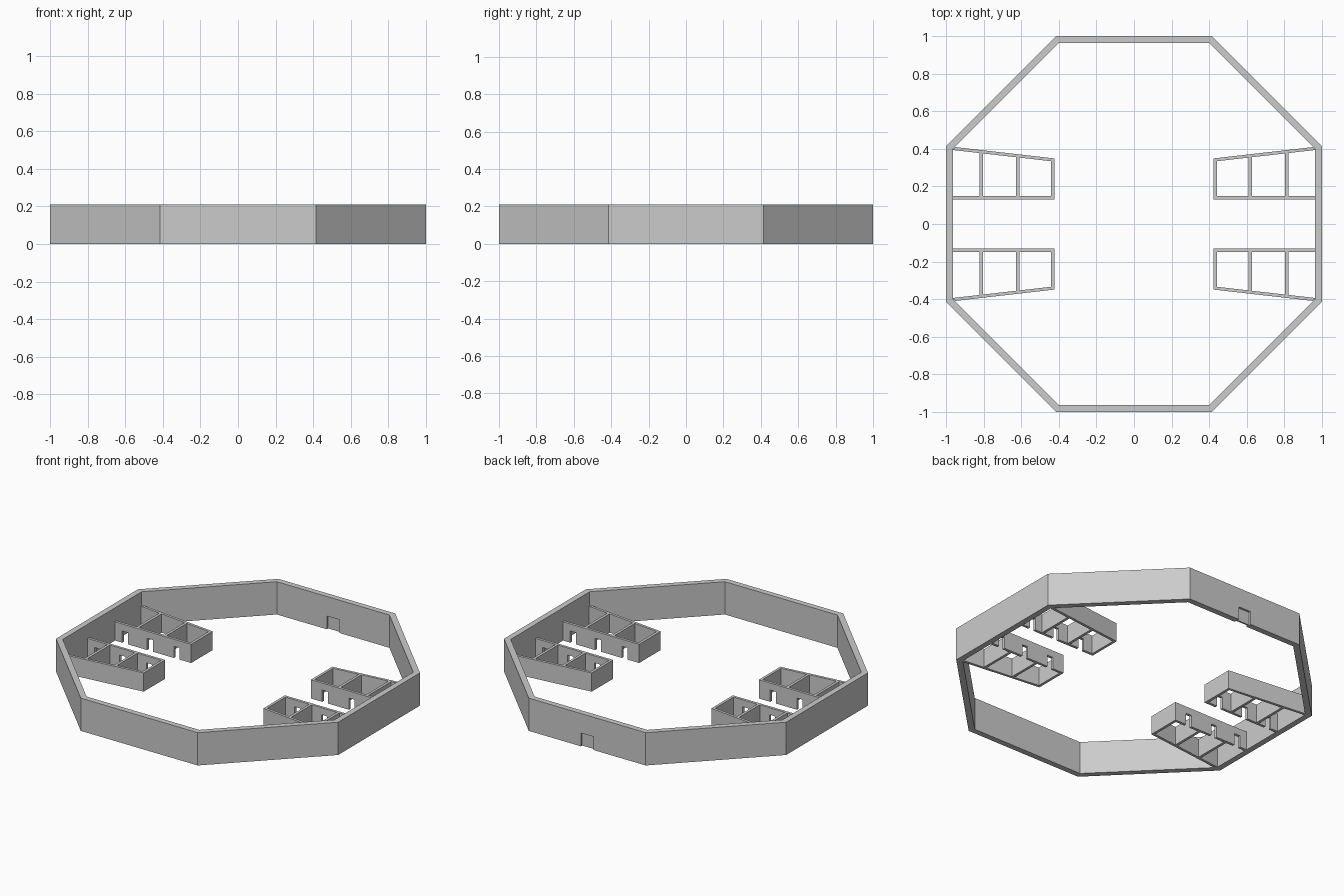
import bpy, bmesh, math
from mathutils import Vector

if "Cube" in bpy.data.objects:
    bpy.data.objects.remove(bpy.data.objects["Cube"])

WALL_H, WALL_T = 0.21, 0.037     # outer ring
ROOM_H, ROOM_T = 0.12, 0.017     # inner rooms
DOOR_W, DOOR_H = 0.04, 0.075


def prism(name, points, offset):
    """Extrude a flat polygon of 3D points along offset."""
    bm = bmesh.new()
    face = bm.faces.new([bm.verts.new(p) for p in points])
    ext = bmesh.ops.extrude_face_region(bm, geom=[face], use_keep_orig=True)
    verts = [g for g in ext["geom"] if isinstance(g, bmesh.types.BMVert)]
    bmesh.ops.translate(bm, verts=verts, vec=Vector(offset))
    bmesh.ops.recalc_face_normals(bm, faces=bm.faces)
    mesh = bpy.data.meshes.new(name)
    bm.to_mesh(mesh)
    bm.free()
    ob = bpy.data.objects.new(name, mesh)
    bpy.context.collection.objects.link(ob)
    return ob


def box(name, x0, x1, y0, y1, z0, z1):
    return prism(name, [(x0, y0, z0), (x1, y0, z0), (x1, y1, z0), (x0, y1, z0)],
                 (0, 0, z1 - z0))


def mirrored(ob):
    mod = ob.modifiers.new("four_way", 'MIRROR')
    mod.use_axis = (True, True, False)
    mod.use_mirror_merge = False


def octagon(apothem):
    r = apothem / math.cos(math.pi / 8)
    return [(r * math.cos(math.pi / 8 + i * math.pi / 4),
             r * math.sin(math.pi / 8 + i * math.pi / 4)) for i in range(8)]


# Octagonal outer wall
bm = bmesh.new()
loops = [[bm.verts.new((x, y, z)) for x, y in octagon(a)]
         for a, z in ((1, 0), (1, WALL_H), (1 - WALL_T, WALL_H), (1 - WALL_T, 0))]
for k in range(4):
    a, b = loops[k], loops[(k + 1) % 4]
    for i in range(8):
        j = (i + 1) % 8
        bm.faces.new((a[i], a[j], b[j], b[i]))
bmesh.ops.recalc_face_normals(bm, faces=bm.faces)
mesh = bpy.data.meshes.new("outer_wall")
bm.to_mesh(mesh)
bm.free()
outer_wall = bpy.data.objects.new("outer_wall", mesh)
bpy.context.collection.objects.link(outer_wall)

# Main entrance in the back wall, with a recessed door leaf
cutter = box("entrance_cutter", -0.045, 0.045, 0.9, 1.1, -0.1, 0.085)
cutter.hide_render = True
cutter.hide_viewport = True
cut = outer_wall.modifiers.new("entrance", 'BOOLEAN')
cut.operation = 'DIFFERENCE'
cut.solver = 'EXACT'
cut.object = cutter
box("entrance_door", -0.045, 0.045, 0.977, 0.987, 0, 0.085)

# Room block, modelled at +x +y and mirrored to all four corners
X_END, X_RING = 0.424, 0.963
Y_HALL = 0.131
dividers = (0.618, 0.813)


def slant(x):
    """Outer face of the slanted side wall."""
    return 0.349 + (x - X_END) * 0.114


# Corridor wall with three doorways
edges = (X_END + ROOM_T,) + tuple(d for c in dividers
                                  for d in (c - ROOM_T / 2, c + ROOM_T / 2)) + (X_RING,)
profile = [(X_END, 0)]
for i in range(0, 6, 2):
    c = (edges[i] + edges[i + 1]) / 2
    l, r = c - DOOR_W / 2, c + DOOR_W / 2
    profile += [(l, 0), (l, DOOR_H), (r, DOOR_H), (r, 0)]
profile += [(X_RING, 0), (X_RING, ROOM_H), (X_END, ROOM_H)]
mirrored(prism("corridor_wall", [(x, Y_HALL, z) for x, z in profile], (0, ROOM_T, 0)))

# Slanted side wall
mirrored(prism("slanted_wall",
               [(X_END, slant(X_END) - ROOM_T, 0), (X_RING, slant(X_RING) - ROOM_T, 0),
                (X_RING, slant(X_RING) - 0.012, 0), (X_RING - 0.012, slant(X_RING - 0.012), 0),
                (X_END, slant(X_END), 0)], (0, 0, ROOM_H)))

# End wall and the two dividers
for name, x0 in (("end_wall", X_END),
                 ("inner_divider", dividers[0] - ROOM_T / 2),
                 ("outer_divider", dividers[1] - ROOM_T / 2)):
    x1 = x0 + ROOM_T
    mirrored(prism(name, [(x0, Y_HALL + ROOM_T, 0), (x1, Y_HALL + ROOM_T, 0),
                          (x1, slant(x1) - ROOM_T, 0), (x0, slant(x0) - ROOM_T, 0)],
                   (0, 0, ROOM_H)))
